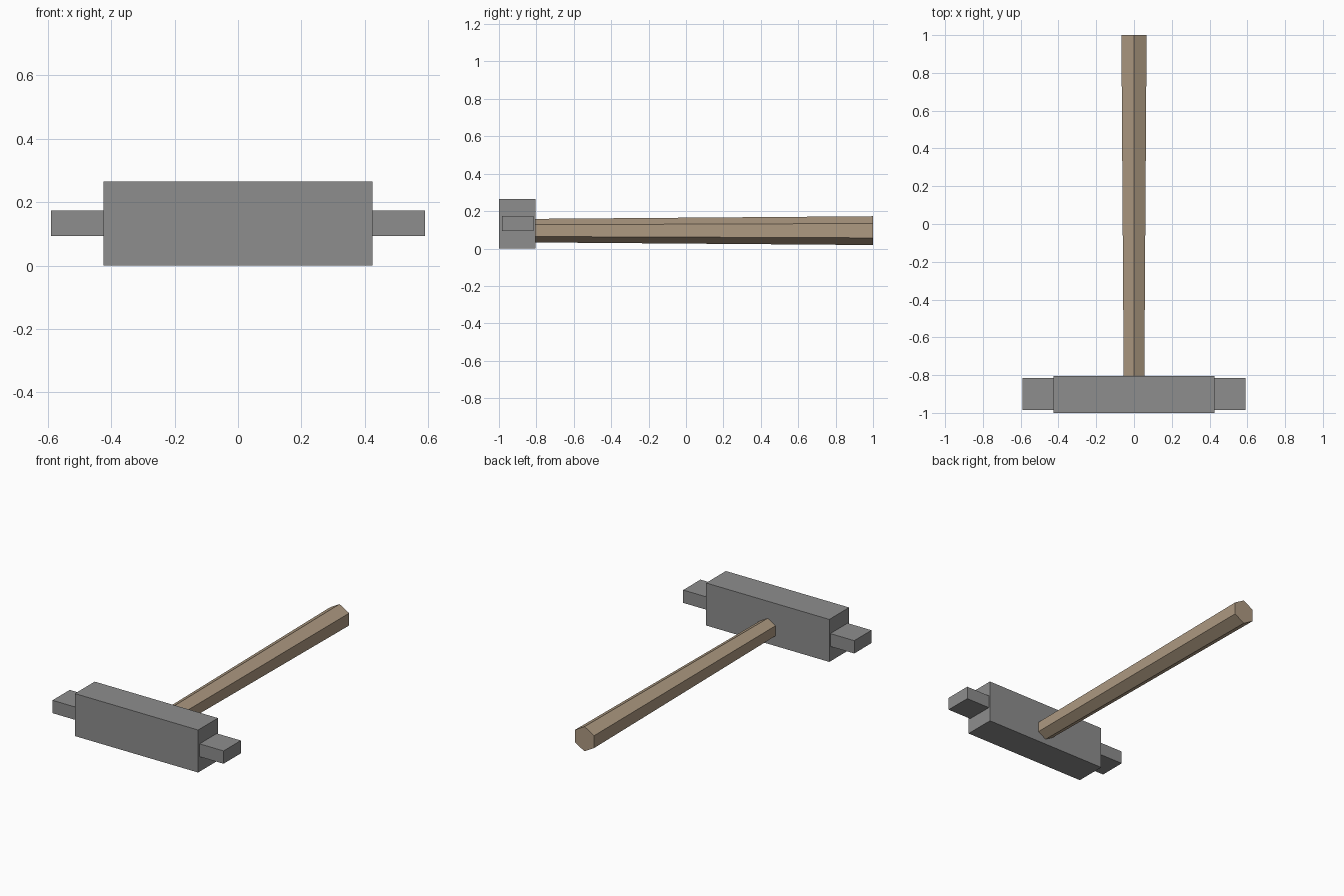
import bpy
import math
from mathutils import Matrix

cube = bpy.data.objects.get("Cube")
if cube:
    bpy.data.objects.remove(cube, do_unlink=True)


def make_material(name, colour):
    mat = bpy.data.materials.new(name)
    mat.use_nodes = True
    mat.diffuse_color = (*colour, 1)
    mat.node_tree.nodes["Principled BSDF"].inputs["Base Color"].default_value = (*colour, 1)
    return mat


iron = make_material("iron grey", (0.27, 0.27, 0.27))
wood = make_material("pale wood", (0.42, 0.32, 0.22))


def finish(name, mat):
    obj = bpy.context.object
    obj.name = obj.data.name = name
    obj.data.materials.append(mat)
    return obj


def box(name, low, high, mat):
    centre = [(a + b) / 2 for a, b in zip(low, high)]
    size = [b - a for a, b in zip(low, high)]
    bpy.ops.mesh.primitive_cube_add(size=1)
    obj = finish(name, mat)
    obj.data.transform(Matrix.Translation(centre) @ Matrix.Diagonal((*size, 1)))
    return obj


# Heavy head block
box("hammer_head", (-0.425, -1, 0), (0.425, -0.805, 0.265), iron)

# Striking lug on each end of the head
for side, x in (("left", 0.425), ("right", -0.59)):
    box(side + "_lug", (x, -0.985, 0.093), (x + 0.165, -0.815, 0.173), iron)

# Six-sided handle, an edge on top, widening toward the grip end
bpy.ops.mesh.primitive_cone_add(vertices=6, radius1=0.063, radius2=0.077, depth=1.805)
handle = finish("handle", wood)
handle.data.transform(Matrix.Translation((0, 0.0975, 0.0955)) @ Matrix.Rotation(-math.pi / 2, 4, "X"))
